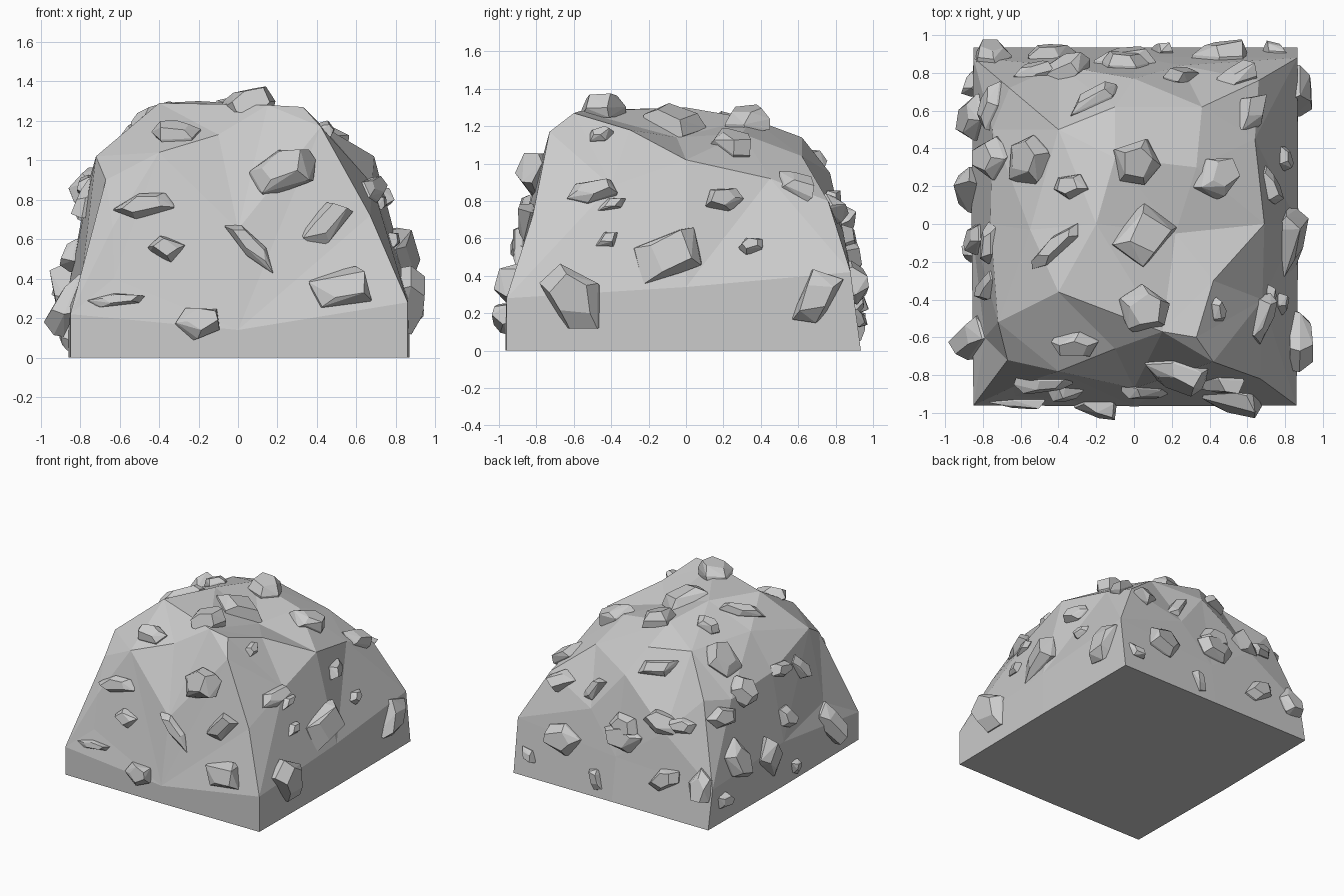
import bpy
import bmesh
import math
import random
from mathutils import Vector
from mathutils.bvhtree import BVHTree
from mathutils.geometry import delaunay_2d_cdt

random.seed(4)
if "Cube" in bpy.data.objects:
    bpy.data.objects.remove(bpy.data.objects["Cube"], do_unlink=True)

# One flat stone colour
stone = bpy.data.materials.new("stone grey")
stone.use_nodes = True
colour = (.6, .6, .6, 1)
stone.diffuse_color = colour
stone.node_tree.nodes["Principled BSDF"].inputs["Base Color"].default_value = colour


def add_object(name, bm):
    """Turn a bmesh into a flat shaded stone object."""
    bmesh.ops.recalc_face_normals(bm, faces=bm.faces)
    mesh = bpy.data.meshes.new(name)
    bm.to_mesh(mesh)
    mesh.materials.append(stone)
    obj = bpy.data.objects.new(name, mesh)
    bpy.context.scene.collection.objects.link(obj)
    return obj


# Mound: rim of the low walls, then the ridges and hollows inside it
rim = [
    (-.85, -.96, .22), (0, -.965, .14), (.86, -.96, .28), (.87, 0, .34),
    (.865, .88, .42), (0, .885, .34), (-.85, .88, .3), (-.86, 0, .35),
]
ridges = [
    (.67, -.82, .72), (.42, -.73, 1.17), (.33, -.6, 1.27), (0, -.87, .65),
    (-.63, -.91, .4), (-.635, -.86, .66), (-.4, -.78, 1.04), (-.67, -.72, .9),
    (-.79, -.6, .42), (-.72, -.52, 1.02),
    (-.4, -.36, 1.29), (-.1, -.66, 1.13), (.15, -.57, 1.28), (.68, -.4, .88),
    (.42, -.3, 1.18), (.22, -.05, 1.14), (.69, 0, 1.02), (.64, .45, .92),
    (-.2, 0, 1.3), (-.1, .35, 1.24), (.33, .3, 1.16), (.36, .62, 1.04),
    (-.1, .62, 1.14), (-.4, .5, 1.14), (-.55, -.03, 1.14), (-.76, 0, .88),
    (-.75, .5, .85), (.66, .76, .8), (0, .77, .95), (-.66, .72, .9),
    (-.4, .84, .62), (.25, .84, .64),
]


def build_mound():
    points = [Vector(p) for p in rim + ridges]
    flat, _, faces, source, _, _ = delaunay_2d_cdt(
        [p.xy for p in points], [], [], 0, .0001)
    bm = bmesh.new()
    verts = [bm.verts.new((p.x, p.y, points[s[0]].z)) for p, s in zip(flat, source)]
    for face in faces:
        bm.faces.new([verts[i] for i in face])
    # Drop the rim to the ground, flaring out at the back, and close the underside
    border = [e for e in bm.edges if e.is_boundary]
    skirt = bmesh.ops.extrude_edge_only(bm, edges=border)["geom"]
    for v in skirt:
        if isinstance(v, bmesh.types.BMVert):
            v.co.z = 0
            if v.co.y > .5:
                v.co.y = .935
    bmesh.ops.holes_fill(bm, edges=[e for e in bm.edges if e.is_boundary], sides=0)
    add_object("mound", bm)
    tree = BVHTree.FromBMesh(bm)
    bm.free()
    return tree


surface = build_mound()
X, Y, Z = Vector((1, 0, 0)), Vector((0, 1, 0)), Vector((0, 0, 1))


def add_rock(name, hit, normal, along, length, width):
    """Chipped stone: a jittered ring at the surface, a smaller tilted ring above."""
    along = (along - normal * along.dot(normal)).normalized()
    across = normal.cross(along)
    height = min(.075, .02 + width * .23)
    slant = random.uniform(-.35, .35)
    start = random.uniform(0, math.tau)
    sides = random.choice((4, 5, 5))
    bm = bmesh.new()
    for level, scale in ((-.5, 1), (.2, 1), (1, .65)):
        for k in range(sides):
            a = start + math.tau * (k + random.uniform(-.2, .2)) / sides
            lift = level + (slant * math.cos(a) if level == 1 else 0)
            co = (hit + along * (math.cos(a) * scale + slant * level * .5) * length / 2
                  + across * math.sin(a) * scale * width / 2 + normal * lift * height)
            co.z = max(co.z, 0)
            bm.verts.new(co)
    hull = bmesh.ops.convex_hull(bm, input=bm.verts)
    bmesh.ops.delete(bm, geom=list(set(hull["geom_interior"])), context="VERTS")
    bmesh.ops.dissolve_limit(bm, angle_limit=math.radians(9),
                             verts=bm.verts, edges=bm.edges)
    add_object(name, bm)
    bm.free()


def scatter(side, u, v, out, rocks):
    """Drop rocks (u, v, length, width, angle) onto the mound from one side."""
    for i, (a, b, length, width, angle) in enumerate(rocks):
        hit, normal, _, _ = surface.ray_cast(u * a + v * b + out * 4, -out)
        if hit is None:
            continue
        if normal.dot(out) < 0:
            normal = -normal
        turn = math.radians(angle)
        along = u * math.cos(turn) + v * math.sin(turn)
        add_rock(f"{side}_rock_{i + 1}", hit, normal, along, length, width)


scatter("front", X, Z, -Y, [
    (-.47, .77, .33, .13, 8), (-.36, .55, .19, .14, 0), (-.62, .29, .3, .07, 5),
    (-.2, .18, .24, .18, 5), (.07, .56, .38, .1, -45), (.23, .94, .38, .25, 10),
    (.45, .68, .3, .18, 40), (.53, .35, .38, .23, 5), (-.31, 1.13, .26, .16, 0),
])
scatter("left", Y, Z, X, [
    (-.5, .85, .3, .14, 0), (-.46, 1.15, .15, .09, 20), (-.4, .78, .17, .07, 15),
    (-.42, .59, .14, .09, 20), (-.1, .5, .44, .32, 25), (.2, .81, .22, .14, 10),
    (.35, .56, .14, .1, 20), (-.6, .28, .42, .3, -45), (.7, .3, .38, .22, 55),
])
scatter("right", Y, Z, -X, [
    (.18, .3, .36, .24, 80), (.56, .42, .36, .24, 70), (.75, .17, .15, .12, 0),
    (-.07, .52, .2, .16, 40), (-.6, .27, .36, .22, 75), (-.15, .1, .14, .1, 60),
    (-.33, .8, .24, .13, 60),
])
scatter("back", X, Z, Y, [
    (.15, .13, .2, .1, 70), (.75, .17, .16, .1, 30), (.46, .36, .32, .24, 0),
    (-.05, .5, .34, .22, 0), (-.44, .28, .3, .16, -30), (.55, .76, .24, .16, -30),
    (-.75, .3, .28, .2, 80), (-.38, .68, .32, .18, 0),
])
scatter("top", X, Y, Z, [
    (-.75, .35, .24, .24, 0), (-.56, .33, .3, .28, 0), (.01, .33, .27, .26, 0),
    (.05, -.06, .38, .34, 20), (.05, -.45, .28, .26, 0),
    (-.41, -.12, .36, .11, 35), (.44, .25, .27, .22, 30), (-.22, .65, .34, .14, 40),
    (.26, .78, .28, .12, 55), (-.76, -.1, .24, .12, 50), (-.75, .62, .28, .16, 55),
    (.62, .6, .28, .16, 60), (-.53, .8, .24, .12, 25), (-.33, .2, .2, .14, 0),
    (-.05, .84, .26, .2, 0),
])
